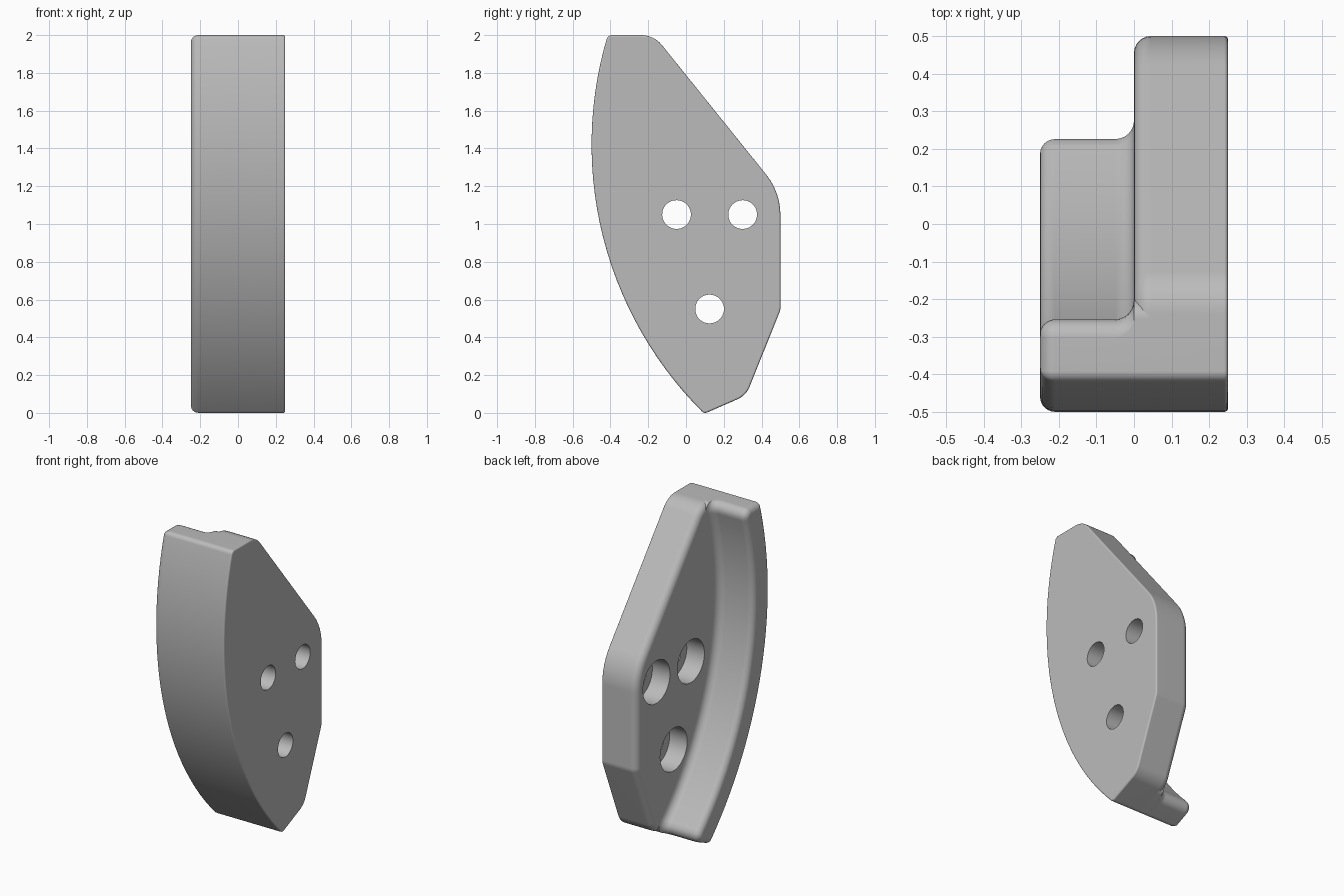
import bpy
import bmesh
from math import sin, cos, asin, tan, pi
from mathutils import Vector

cube = bpy.data.objects.get("Cube")
if cube:
    bpy.data.objects.remove(cube, do_unlink=True)

# One plain grey material
grey = bpy.data.materials.new("plain_grey")
grey.use_nodes = True
colour = (0.5, 0.5, 0.5, 1)
grey.diffuse_color = colour
grey.node_tree.nodes["Principled BSDF"].inputs["Base Color"].default_value = colour

ARC_CENTRE = Vector((1.5, 1.42))
OUTER, INNER = 2.0, 1.83
FILLET, ROUND = 0.05, 0.04
ARC_STEPS, CORNER_STEPS, ROUND_STEPS = 28, 6, 6


def arc(radius):
    """Arc in the y-z plane from the top edge down to the sloping foot."""
    start = asin(-0.58 / radius)
    end = 0.4124 + asin(0.7426 / radius)
    pts = []
    for i in range(ARC_STEPS + 1):
        a = start + (end - start) * i / ARC_STEPS
        pts.append(ARC_CENTRE - Vector((cos(a), sin(a))) * radius)
    return pts


def with_radii(points, first, last):
    radii = [first] + [0] * (len(points) - 2) + [last]
    return list(zip(points, radii))


def outline(corners, inset):
    """Inset a counter-clockwise polygon, then round its marked corners."""
    n = len(corners)
    moved = []
    for i in range(n):
        p = corners[i][0]
        a = (p - corners[i - 1][0]).normalized()
        b = (corners[(i + 1) % n][0] - p).normalized()
        na, nb = Vector((-a.y, a.x)), Vector((-b.y, b.x))
        moved.append(p + (na + nb) * inset / (1 + na.dot(nb)))
    result = []
    for i, (_, radius) in enumerate(corners):
        p = moved[i]
        if not radius:
            result.append(p)
            continue
        radius = max(radius - inset, 0.005)
        u = (moved[i - 1] - p).normalized()
        v = (moved[(i + 1) % n] - p).normalized()
        half = u.angle(v) / 2
        centre = p + (u + v).normalized() * radius / sin(half)
        s = p + u * radius / tan(half) - centre
        e = p + v * radius / tan(half) - centre
        sweep = pi - 2 * half
        for k in range(CORNER_STEPS + 1):
            t = k / CORNER_STEPS
            offset = (s * sin((1 - t) * sweep) + e * sin(t * sweep)) / sin(sweep)
            result.append(centre + offset)
    return result


def loft(name, slices):
    """Skin matching y-z loops placed along x and cap both ends."""
    bm = bmesh.new()
    rings = [[bm.verts.new((x, p.x, p.y)) for p in loop] for x, loop in slices]
    n = len(rings[0])
    for low, high in zip(rings, rings[1:]):
        for i in range(n):
            j = (i + 1) % n
            bm.faces.new((low[i], low[j], high[j], high[i]))
    bm.faces.new(rings[0])
    bm.faces.new(rings[-1])
    bmesh.ops.recalc_face_normals(bm, faces=bm.faces)
    mesh = bpy.data.meshes.new(name)
    bm.to_mesh(mesh)
    bm.free()
    mesh.materials.append(grey)
    obj = bpy.data.objects.new(name, mesh)
    bpy.context.collection.objects.link(obj)
    return obj


def quarter(radius):
    """Depth and inset pairs for a rounded edge."""
    angles = [pi / 2 * i / ROUND_STEPS for i in range(ROUND_STEPS + 1)]
    return [(radius * (1 - cos(a)), radius * (1 - sin(a))) for a in angles]


def circle(y, z, radius, steps=48):
    return [Vector((y + radius * cos(2 * pi * i / steps),
                    z + radius * sin(2 * pi * i / steps))) for i in range(steps)]


def activate(obj):
    bpy.ops.object.select_all(action='DESELECT')
    obj.select_set(True)
    bpy.context.view_layer.objects.active = obj


def finish(obj):
    activate(obj)
    bpy.ops.object.shade_smooth_by_angle(angle=pi / 6)
    mod = obj.modifiers.new("flat_caps", 'WEIGHTED_NORMAL')
    mod.keep_sharp = True


# Mounting plate: full outline, soft inner edge, crisp outer edge
plate_corners = with_radii(arc(OUTER), 0.03, 0.026) + [
    (Vector((0.318, 0.092)), 0.12),
    (Vector((0.5, 0.545)), 0.08),
    (Vector((0.5, 1.168)), 0.34),
    (Vector((-0.17, 2.0)), 0.14),
]
plate_slices = [(d, outline(plate_corners, i)) for d, i in quarter(0.045)]
plate_slices += [(0.25 - d, outline(plate_corners, i))
                 for d, i in reversed(quarter(0.01))]
plate = loft("mounting_plate", plate_slices)

# Counterbored bolt holes
for y, z in ((-0.05, 1.05), (0.3, 1.05), (0.125, 0.55)):
    wide, narrow = circle(y, z, 0.137), circle(y, z, 0.076)
    cutter = loft("hole_cutter", [(-0.1, wide), (0.125, wide),
                                  (0.125, narrow), (0.35, narrow)])
    cutter.hide_render = True
    mod = plate.modifiers.new("bolt_hole", 'BOOLEAN')
    mod.operation = 'DIFFERENCE'
    mod.solver = 'EXACT'
    mod.object = cutter
    activate(plate)
    bpy.ops.object.modifier_apply(modifier=mod.name)
    bpy.data.objects.remove(cutter, do_unlink=True)
finish(plate)


# Curved front wall: rounded rim, filleted into the plate
def wall_loop(inset, inner):
    corners = with_radii(arc(OUTER), 0.03, 0.026)
    corners += with_radii(arc(inner)[::-1], 0.05, 0.05)
    return outline(corners, inset)


wall_slices = [(d - 0.25, wall_loop(i, INNER)) for d, i in quarter(ROUND)]
for k in range(ROUND_STEPS + 1):
    a = pi / 2 * k / ROUND_STEPS
    wall_slices.append((FILLET * (sin(a) - 1),
                        wall_loop(0, INNER - FILLET * (1 - cos(a)))))
wall_slices.append((0.06, wall_loop(0, INNER - FILLET)))
finish(loft("curved_front_wall", wall_slices))
